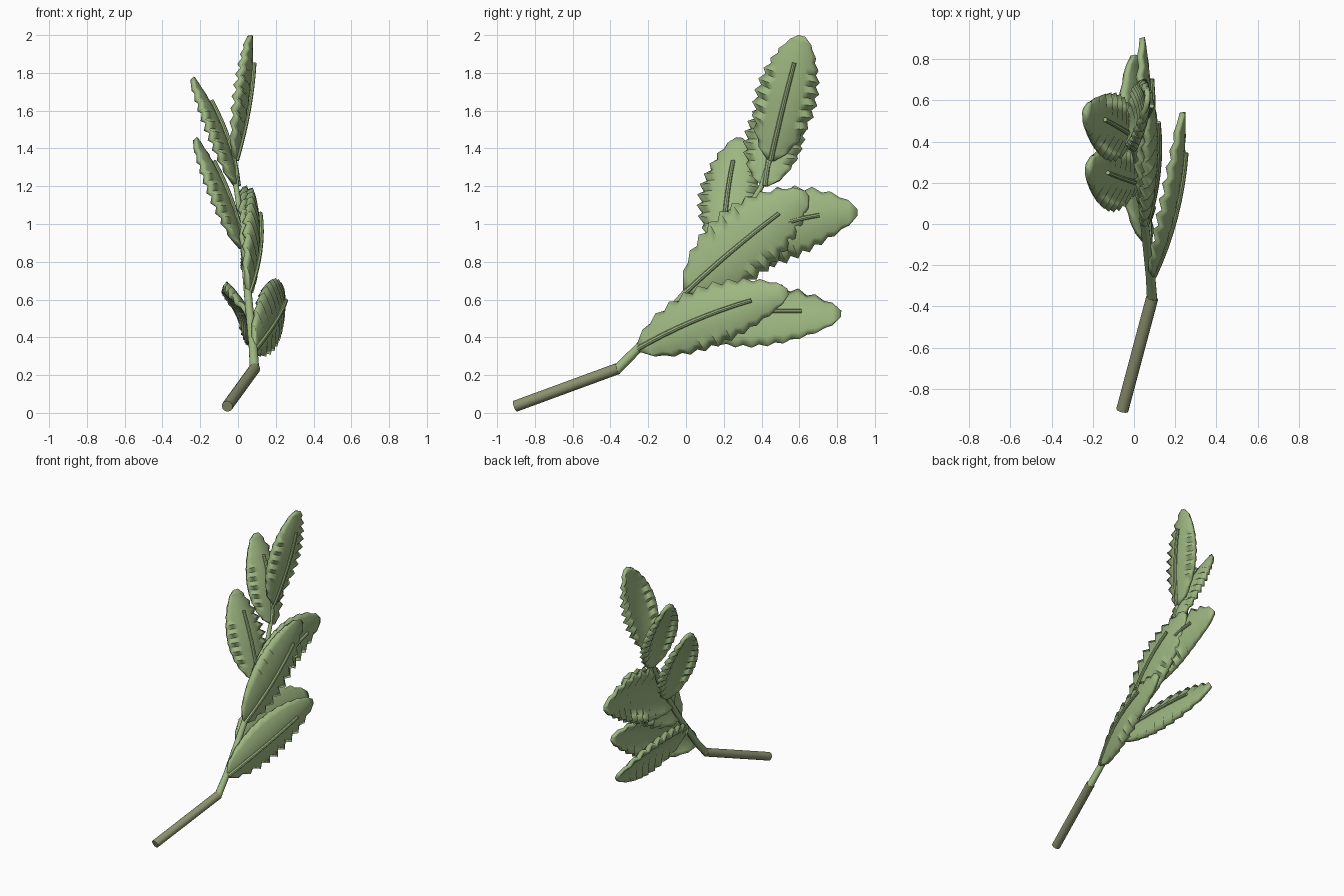
import bpy, bmesh, math
from mathutils import Vector

cube = bpy.data.objects.get("Cube")
if cube:
    bpy.data.objects.remove(cube, do_unlink=True)


def material(name, rgb):
    m = bpy.data.materials.new(name)
    m.use_nodes = True
    m.diffuse_color = (*rgb, 1)
    m.node_tree.nodes["Principled BSDF"].inputs["Base Color"].default_value = (*rgb, 1)
    return m


LEAF = material("leaf_green", (0.34, 0.47, 0.22))
BARK = material("olive_bark", (0.27, 0.29, 0.16))


def add_mesh(name, bm, mat, angle=40):
    bmesh.ops.recalc_face_normals(bm, faces=bm.faces)
    mesh = bpy.data.meshes.new(name)
    bm.to_mesh(mesh)
    bm.free()
    mesh.materials.append(mat)
    ob = bpy.data.objects.new(name, mesh)
    bpy.context.collection.objects.link(ob)
    bpy.ops.object.select_all(action='DESELECT')
    bpy.context.view_layer.objects.active = ob
    ob.select_set(True)
    bpy.ops.object.shade_smooth_by_angle(angle=math.radians(angle))
    return ob


def tube(name, points, r0, r1, mat, sides=10):
    """Tapered, capped tube along a list of points."""
    bm = bmesh.new()
    rings = []
    last = len(points) - 1
    for i, p in enumerate(points):
        t = (points[min(i + 1, last)] - points[max(i - 1, 0)]).normalized()
        u = t.cross(Vector((1, 0, 0))).normalized()
        v = t.cross(u)
        r = r0 + (r1 - r0) * i / last
        rings.append([bm.verts.new(p + r * (math.cos(a) * u + math.sin(a) * v))
                      for a in (math.tau * k / sides for k in range(sides))])
    for a, b in zip(rings, rings[1:]):
        for k in range(sides):
            n = (k + 1) % sides
            bm.faces.new((a[k], a[n], b[n], b[k]))
    bm.faces.new(rings[0])
    bm.faces.new(rings[-1])
    return add_mesh(name, bm, mat)


def leaf(name, base, mid, tip, normal, half_width, teeth=10):
    """Bowed, cupped blade with a toothed, rippled margin, plus its midrib."""
    base, mid, tip, n0 = (Vector(v) for v in (base, mid, tip, normal))
    ctrl = 2 * mid - (base + tip) / 2

    def frame(t):
        p = base * (1 - t) ** 2 + ctrl * 2 * t * (1 - t) + tip * t * t
        d = ((ctrl - base) * (1 - t) + (tip - ctrl) * t).normalized()
        n = (n0 - d * n0.dot(d)).normalized()
        return p, n, n.cross(d)

    bm = bmesh.new()
    rows, cols = 2 * teeth, 8
    grid = []
    for i in range(rows + 1):
        t0 = i / rows
        flip = 1 if i % 2 else -1
        swell = math.sin(math.pi * t0 ** 0.85) ** 0.65 if 0 < i < rows else 0
        width = half_width * swell * (1 + 0.09 * flip) + 0.014
        row = []
        for j in range(cols + 1):
            s = 2 * j / cols - 1
            # the side ribs sweep forward toward the tip
            t = min(1, t0 + 0.05 * abs(s) * swell * (1 - t0))
            p, n, w = frame(t)
            ripple = 0.013 * flip * swell * abs(s) ** 1.3
            row.append(bm.verts.new(p + w * s * width + n * (ripple - 0.045 * s * s * swell)))
        grid.append(row)
    for a, b in zip(grid, grid[1:]):
        for j in range(cols):
            bm.faces.new((a[j], a[j + 1], b[j + 1], b[j]))
    blade = add_mesh(name, bm, LEAF, 50)
    solid = blade.modifiers.new("thickness", 'SOLIDIFY')
    solid.thickness = 0.026
    solid.offset = 0

    # midrib on the outer face
    rib = []
    for k in range(9):
        p, n, w = frame(0.77 * k / 8)
        rib.append(p + n * (0.012 + 0.01 * k / 8))
    tube(name + "_midrib", rib, 0.014, 0.011, LEAF, 8)


# stem
tube("lower_stem", [Vector((-0.057, -0.905, 0.035)), Vector((0.088, -0.36, 0.235))],
     0.03, 0.03, BARK, 12)
tube("upper_stem", [Vector(p) for p in (
    (0.088, -0.37, 0.225), (0.08, -0.25, 0.345), (0.052, 0, 0.635), (0.035, 0.14, 0.82),
    (0.02, 0.28, 1.0), (-0.01, 0.4, 1.2), (-0.02, 0.45, 1.36))],
     0.026, 0.012, LEAF)

# leaves, from the bottom up
leaf("lower_left_leaf", (0.085, -0.25, 0.34), (0.205, 0.13, 0.52), (0.235, 0.54, 0.64),
     (1, -0.2, 0.1), 0.14)
leaf("lower_right_leaf", (0.065, -0.1, 0.5), (0.04, 0.36, 0.53), (0, 0.82, 0.52),
     (0.9, 0, 0.42), 0.16)
leaf("middle_left_leaf", (0.05, 0, 0.64), (0.105, 0.32, 0.92), (0.07, 0.64, 1.16),
     (1, -0.1, 0), 0.17)
leaf("middle_right_leaf", (0.035, 0.1, 0.78), (0.075, 0.48, 0.99), (0.04, 0.905, 1.06),
     (1, 0, 0.05), 0.17)
leaf("upper_front_leaf", (0.02, 0.2, 0.87), (-0.07, 0.225, 1.17), (-0.225, 0.285, 1.45),
     (0.95, -0.2, 0.4), 0.14)
leaf("upper_right_leaf", (-0.01, 0.42, 1.2), (-0.085, 0.47, 1.49), (-0.24, 0.55, 1.77),
     (0.95, -0.15, 0.4), 0.135)
leaf("top_leaf", (-0.02, 0.45, 1.34), (0.05, 0.53, 1.68), (0.065, 0.615, 1.995),
     (1, -0.1, -0.1), 0.14)
